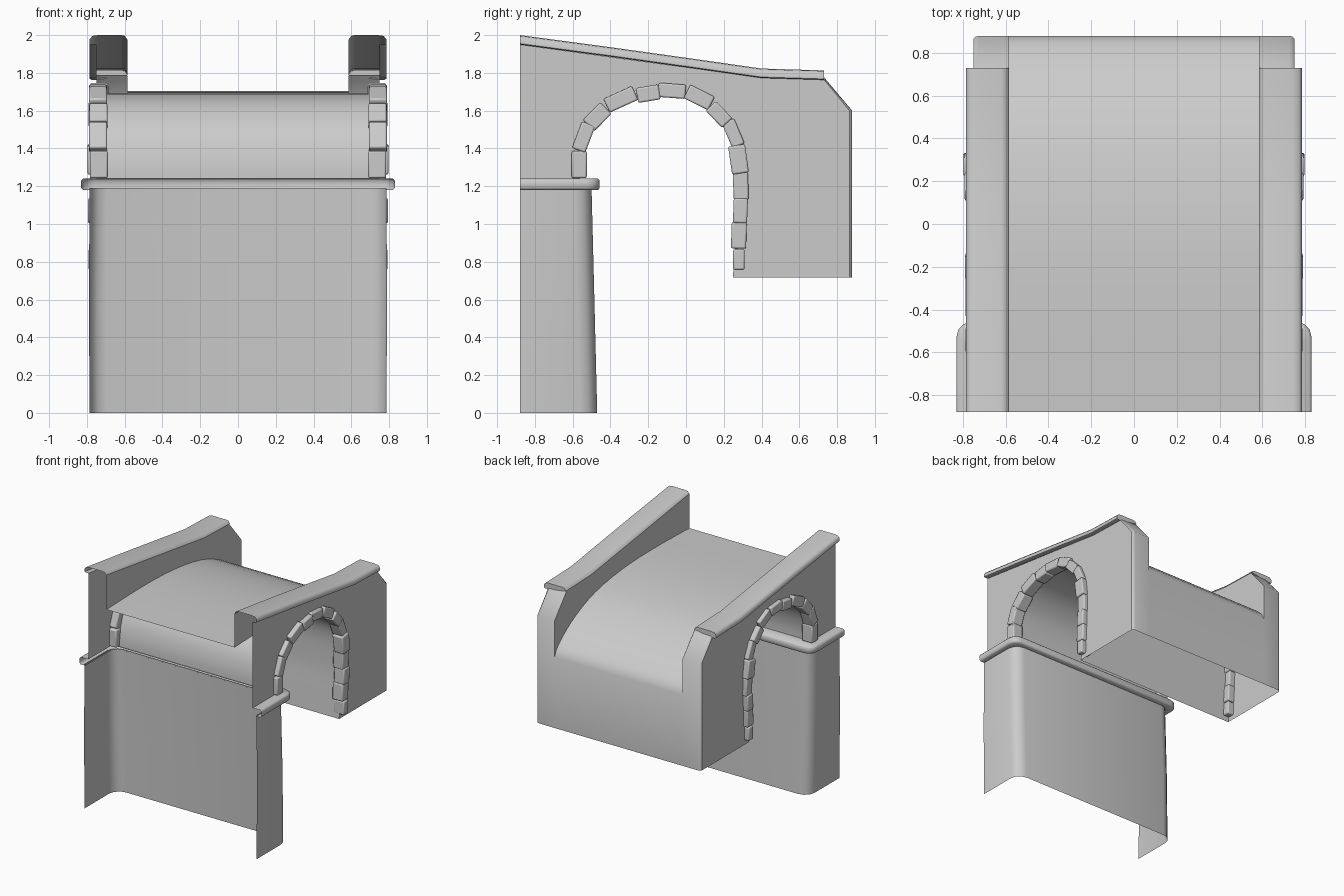
import bpy, bmesh, math, random
from mathutils import Vector, Matrix

if "Cube" in bpy.data.objects:
    bpy.data.objects.remove(bpy.data.objects["Cube"])

random.seed(3)


def build(name, verts, faces, flip=False, mirror=False, angle=50):
    bm = bmesh.new()
    vs = [bm.verts.new(v) for v in verts]
    for f in faces:
        bm.faces.new([vs[i] for i in f])
    bmesh.ops.recalc_face_normals(bm, faces=bm.faces)
    if flip:
        bmesh.ops.reverse_faces(bm, faces=bm.faces)
    me = bpy.data.meshes.new(name)
    bm.to_mesh(me)
    bm.free()
    ob = bpy.data.objects.new(name, me)
    bpy.context.collection.objects.link(ob)
    finish(ob, mirror, angle)
    return ob


def finish(ob, mirror, angle):
    bpy.ops.object.select_all(action='DESELECT')
    ob.select_set(True)
    bpy.context.view_layer.objects.active = ob
    bpy.ops.object.shade_smooth_by_angle(angle=math.radians(angle))
    if mirror:
        ob.modifiers.new("mirror", 'MIRROR').use_clip = False


def loft(name, rings, **kw):
    n = len(rings[0])
    verts = [p for r in rings for p in r]
    faces = [(i * n + j, i * n + j + 1, (i + 1) * n + j + 1, (i + 1) * n + j)
             for i in range(len(rings) - 1) for j in range(n - 1)]
    return build(name, verts, faces, **kw)


def smooth_path(pts, steps=4):
    # Catmull-Rom through the given (y, z) points
    p = [Vector(q) for q in pts]
    p = [2 * p[0] - p[1]] + p + [2 * p[-1] - p[-2]]
    out = []
    for i in range(1, len(p) - 2):
        a, b, c, d = p[i - 1:i + 3]
        for s in range(steps):
            t = s / steps
            out.append(0.5 * (2 * b + (c - a) * t + (2 * a - 5 * b + 4 * c - d) * t * t
                              + (3 * b - a - 3 * c + d) * t ** 3))
    return out + [p[-2]]


def u_ring(x, y, c, z):
    # U-shaped outline, open to the front, with rounded back corners
    half = [(x, -0.88)]
    for k in range(4):
        a = math.pi / 2 * k / 3
        half.append((x - c + c * math.cos(a), y - c + c * math.sin(a)))
    full = half + [(-px, py) for px, py in reversed(half)]
    return [(px, py, z) for px, py in full]


# Pier and its projecting ledge
loft("pier", [u_ring(.785, -.47, .09, 0), u_ring(.79, -.485, .09, .6), u_ring(.785, -.5, .09, 1.19)])
loft("pier_ledge", [u_ring(.78, -.5, .08, 1.18), u_ring(.82, -.465, .07, 1.18),
                    u_ring(.83, -.458, .07, 1.19), u_ring(.83, -.458, .07, 1.23),
                    u_ring(.82, -.465, .07, 1.24), u_ring(.75, -.57, .02, 1.24)])

# Road surface running down into the end face
HALF, WALL, BOT = .585, .75, .718
road = smooth_path([(-.88, 1.695), (-.4, 1.705), (0, 1.69), (.35, 1.635), (.6, 1.54),
                    (.76, 1.44), (.85, 1.36)], 3) + [Vector((.88, 1.3)), Vector((.88, BOT))]
loft("road", [[(x, p[0], p[1]) for p in road] for x in (-HALF, HALF)])

# Arch underside
arch = smooth_path([(-.56, 1.24), (-.555, 1.33), (-.52, 1.46), (-.45, 1.56), (-.335, 1.645),
                    (-.2, 1.68), (-.075, 1.69), (.06, 1.655), (.165, 1.57), (.24, 1.475),
                    (.27, 1.34), (.275, 1.2), (.275, 1.07), (.265, .94), (.255, .81), (.248, BOT)], 2)
loft("arch_soffit", [[(x, p[0], p[1]) for p in arch] for x in (-WALL, WALL)], flip=True)

# Side wall around the arch opening
outline = [(-.88, 1.95), (.4, 1.775), (.73, 1.765), (.865, 1.6), (.865, BOT)]
outline += [tuple(p) for p in reversed(arch)] + [(-.88, 1.24)]
build("side_wall", [(WALL, y, z) for y, z in outline], [range(len(outline))], mirror=True)

# Parapet inner face
inner = [(-.88, 1.98), (.4, 1.8), (.72, 1.79), (.88, 1.6)]
inner += [tuple(p) for p in reversed(road[:-1])]
build("parapet_inner_face", [(HALF, y, z) for y, z in inner], [range(len(inner))],
      mirror=True, flip=False)

# Parapet coping with a lip on the outer side
coping = []
for y, t in ((-.88, 2.0), (-.4, 1.936), (.1, 1.866), (.4, 1.823), (.73, 1.813)):
    prof = [(HALF, -.025), (.6, -.003), (.62, 0), (.74, 0), (.77, -.004),
            (.785, -.02), (.785, -.045), (.775, -.05), (WALL, -.05)]
    coping.append([(x, y, t + d) for x, d in prof])
loft("parapet_coping", coping, mirror=True)
cap = coping[-1]
build("coping_end", cap, [range(len(cap))], mirror=True)

# Sloping parapet end and end face of the wall
end = [(.72, 1.785), (.745, 1.755), (.88, 1.6), (.88, BOT)]
loft("parapet_end", [[(x, y - d, z) for y, z in end]
                     for x, d in ((HALF, 0), (.725, 0), (.742, .005), (WALL, .015))], mirror=True)

# Arch stones: centre y, z, length, width
stones = [(-.565, 1.315, .145, .08), (-.542, 1.46, .15, .075), (-.47, 1.567, .13, .085),
          (-.345, 1.66, .165, .08), (-.2, 1.69, .12, .08), (-.075, 1.705, .145, .075),
          (.07, 1.67, .145, .08), (.175, 1.58, .125, .075), (.25, 1.48, .145, .07),
          (.278, 1.342, .15, .09), (.29, 1.2, .145, .08), (.288, 1.07, .13, .075),
          (.28, .94, .14, .08), (.28, .812, .11, .06)]
for i, (y, z, length, width) in enumerate(stones):
    a, b = stones[max(i - 1, 0)], stones[min(i + 1, len(stones) - 1)]
    ang = math.atan2(b[1] - a[1], b[0] - a[0])
    if i in (0, len(stones) - 1):
        ang = math.pi / 2
    bpy.ops.mesh.primitive_cube_add(size=1)
    ob = bpy.context.object
    ob.name = f"arch_stone_{i + 1}"
    x = .8 - .05 if i == 9 else .74 + random.uniform(-.006, .006)
    ob.data.transform(Matrix.Translation((x, y, z)) @ Matrix.Rotation(ang, 4, 'X')
                      @ Matrix.Diagonal((.095, length, width, 1)))
    bev = ob.modifiers.new("bevel", 'BEVEL')
    bev.width, bev.segments = .009, 2
    finish(ob, True, 40)
